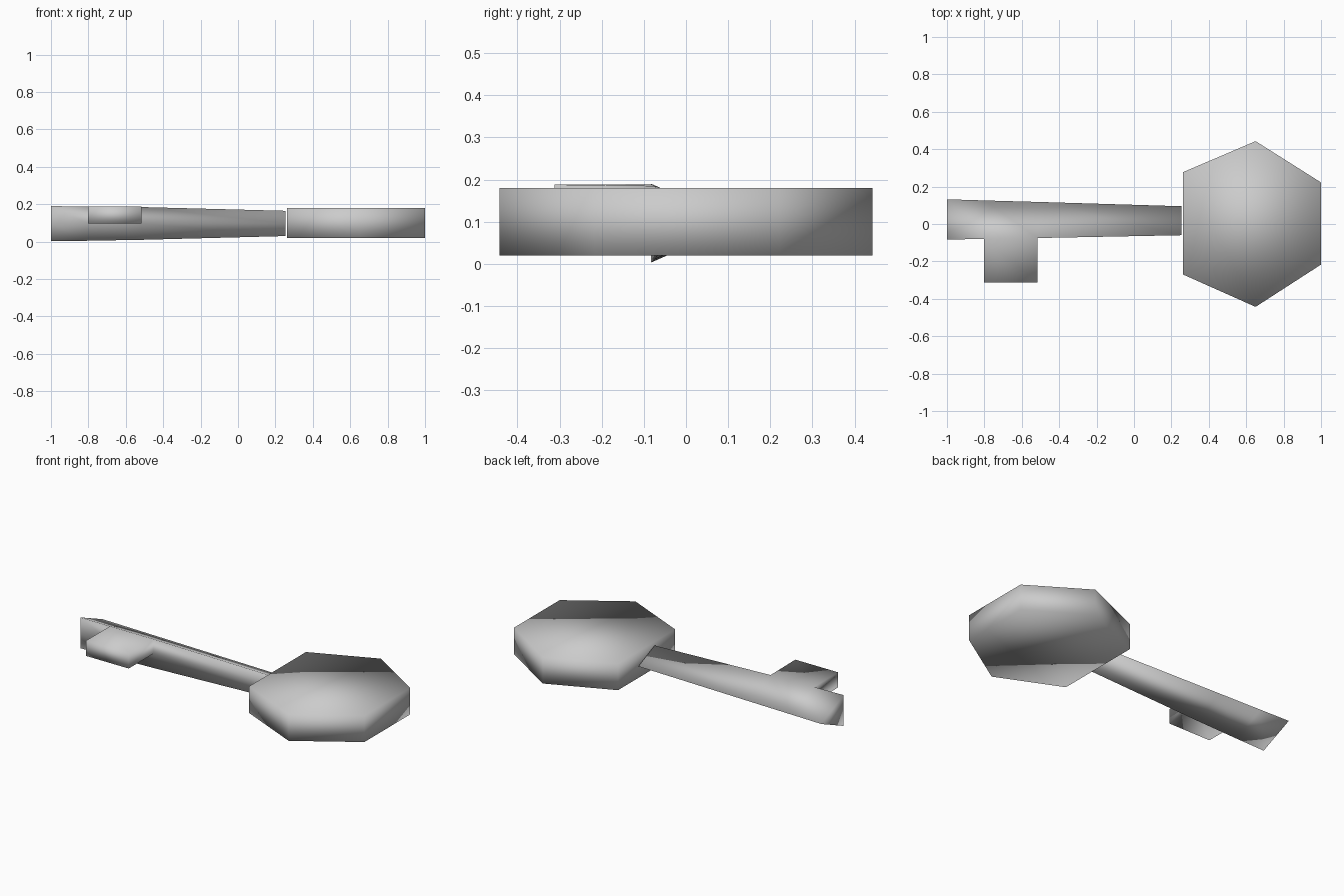
import bpy, bmesh

if "Cube" in bpy.data.objects:
    bpy.data.objects.remove(bpy.data.objects["Cube"])

steel = bpy.data.materials.new("grey")
steel.diffuse_color = (0.6, 0.6, 0.6, 1)
steel.use_nodes = True
steel.node_tree.nodes["Principled BSDF"].inputs["Base Color"].default_value = steel.diffuse_color


def finish(name, bm):
    bmesh.ops.recalc_face_normals(bm, faces=bm.faces)
    mesh = bpy.data.meshes.new(name)
    bm.to_mesh(mesh)
    bm.free()
    mesh.materials.append(steel)
    mesh.shade_smooth()
    obj = bpy.data.objects.new(name, mesh)
    bpy.context.collection.objects.link(obj)
    return obj


# Key head: six-sided slab
outline = [(0.65, 0.443), (0.262, 0.277), (0.262, -0.27),
           (0.65, -0.443), (1.0, -0.217), (1.0, 0.222)]
bm = bmesh.new()
base = bm.faces.new([bm.verts.new((x, y, 0.02)) for x, y in outline])
top = bmesh.ops.extrude_face_region(bm, geom=[base], use_keep_orig=True)
bmesh.ops.translate(bm, vec=(0, 0, 0.16),
                    verts=[v for v in top["geom"] if isinstance(v, bmesh.types.BMVert)])
finish("key_head", bm)

# Shaft: tapered rod with a flat front and a ridge at the back
# each station: x, front y, back y, top z, bottom z
stations = [(-1.0, -0.083, 0.132, 0.19, 0.003),
            (-0.803, -0.08, 0.126, 0.188, 0.005),
            (-0.515, -0.075, 0.118, 0.185, 0.01),
            (0.253, -0.06, 0.095, 0.165, 0.03)]
bm = bmesh.new()
rings = []
for x, front, back, hi, lo in stations:
    mid = 0.097
    rings.append([bm.verts.new(p) for p in
                  ((x, front, hi), (x, front, mid), (x, front, lo), (x, back, mid))])
tooth_root = None
for s, (a, b) in enumerate(zip(rings, rings[1:])):
    for i in range(4):
        j = (i + 1) % 4
        face = bm.faces.new((a[i], a[j], b[j], b[i]))
        if s == 1 and i == 0:
            tooth_root = face
bm.faces.new(rings[0])
bm.faces.new(rings[-1])
bmesh.ops.recalc_face_normals(bm, faces=bm.faces)

# Tooth: pulled forward out of the upper front of the shaft
tip = bmesh.ops.extrude_discrete_faces(bm, faces=[tooth_root])["faces"][0]
for v in tip.verts:
    v.co.y = -0.312
    if v.co.z > 0.15:
        v.co.z = 0.188
finish("key_shaft_and_tooth", bm)
